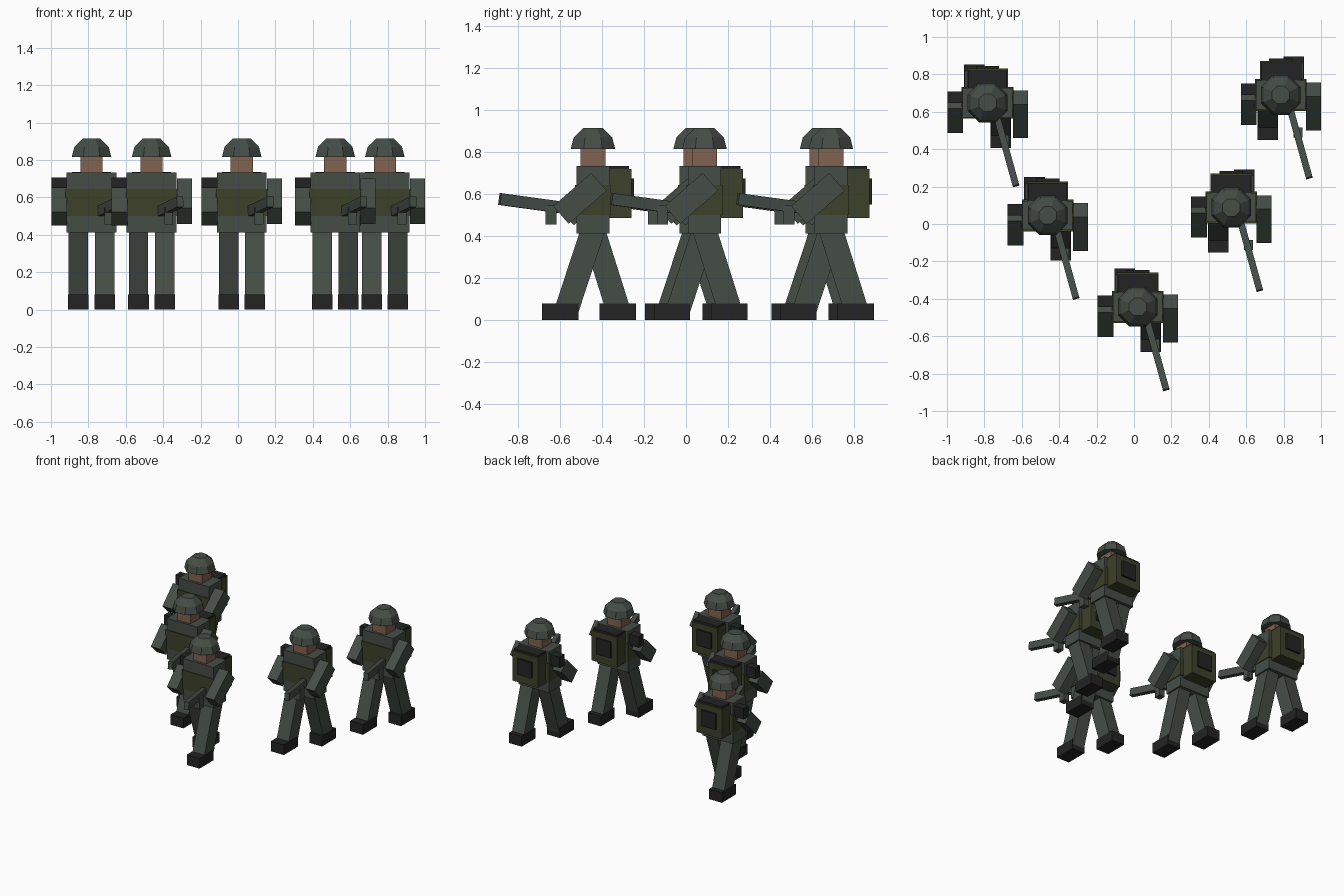
import bpy, bmesh, math
from mathutils import Matrix, Vector

cube = bpy.data.objects.get("Cube")
if cube:
    bpy.data.objects.remove(cube, do_unlink=True)


def material(name, rgb):
    m = bpy.data.materials.new(name)
    m.use_nodes = True
    m.diffuse_color = (*rgb, 1)
    bsdf = next(n for n in m.node_tree.nodes if n.type == 'BSDF_PRINCIPLED')
    bsdf.inputs["Base Color"].default_value = (*rgb, 1)
    bsdf.inputs["Roughness"].default_value = 0.9
    return m


UNIFORM = material("grey green cloth", (0.060, 0.074, 0.062))
OLIVE = material("olive canvas", (0.048, 0.052, 0.023))
SKIN = material("skin", (0.225, 0.122, 0.078))
DARK = material("dark leather", (0.017, 0.017, 0.017))


def finish(name, bm, mat, origin):
    mesh = bpy.data.meshes.new(name)
    bmesh.ops.recalc_face_normals(bm, faces=bm.faces)
    bm.to_mesh(mesh)
    bm.free()
    mesh.materials.append(mat)
    ob = bpy.data.objects.new(name, mesh)
    ob.location = origin
    bpy.context.collection.objects.link(ob)
    return ob


def box(name, mat, origin, centre, size, pitch=0, yaw=0):
    """Box of a given size; positive pitch raises its front end."""
    bm = bmesh.new()
    bmesh.ops.create_cube(bm, size=1)
    turn = Matrix.Rotation(math.radians(yaw), 4, 'Z') @ Matrix.Rotation(math.radians(-pitch), 4, 'X')
    bm.transform(Matrix.Translation(centre) @ turn @ Matrix.Diagonal((*size, 1)))
    return finish(name, bm, mat, origin)


def helmet(origin):
    """Eight-sided dome made of stacked rings."""
    bm = bmesh.new()
    rings = []
    for flat, z in ((0.106, 0.815), (0.092, 0.87), (0.047, 0.915)):
        r = flat / math.cos(math.pi / 8)
        rings.append([bm.verts.new((r * math.cos((i + 0.5) * math.pi / 4),
                                    r * math.sin((i + 0.5) * math.pi / 4), z)) for i in range(8)])
    for low, high in zip(rings, rings[1:]):
        for i in range(8):
            j = (i + 1) % 8
            bm.faces.new((low[i], low[j], high[j], high[i]))
    bm.faces.new(rings[0])
    bm.faces.new(rings[-1])
    return finish("helmet", bm, UNIFORM, origin)


def soldier(x, y, lead):
    """lead is the side (+1 or -1 in x) of the forward leg."""
    o = Vector((x, y, 0))

    # Body and head
    box("torso", UNIFORM, o, (0, 0, 0.573), (0.266, 0.156, 0.32))
    box("vest", OLIVE, o, (0, 0, 0.572), (0.276, 0.17, 0.144))
    box("head", SKIN, o, (0, 0, 0.775), (0.118, 0.118, 0.1))
    helmet(o)

    # Backpack
    box("backpack", OLIVE, o, (0, 0.13, 0.603), (0.22, 0.105, 0.235))
    box("backpack_lid", DARK, o, (0, 0.125, 0.725), (0.21, 0.095, 0.02))
    box("backpack_pocket", DARK, o, (0, 0.188, 0.613), (0.125, 0.016, 0.125))

    # Striding legs with boots
    for name, side, boot_y, foot_y in (("front", lead, -0.155, -0.125),
                                       ("rear", -lead, 0.118, 0.12)):
        hip, foot = Vector((0, 0, 0.43)), Vector((0, foot_y, 0.05))
        slope = math.degrees(math.atan2(foot_y, hip.z - foot.z))
        mid = (hip + foot) / 2
        box(name + "_leg", UNIFORM, o, (side * 0.07, mid.y, mid.z),
            (0.104, 0.114, (hip - foot).length), pitch=-slope)
        box(name + "_boot", DARK, o, (side * 0.07, boot_y, 0.04), (0.11, 0.173, 0.08))

    # Arms reaching forward and down
    box("left_arm", UNIFORM, o, (0.175, -0.062, 0.58), (0.08, 0.24, 0.112), pitch=-41)
    box("right_arm", UNIFORM, o, (-0.172, -0.06, 0.552), (0.084, 0.185, 0.1), pitch=-45)
    box("right_shoulder_pad", DARK, o, (-0.172, 0.03, 0.665), (0.084, 0.06, 0.085))

    # Rifle held across the body, with a magazine beneath
    box("rifle", UNIFORM, o, (0.102, -0.262, 0.552), (0.036, 0.38, 0.056), pitch=7.5, yaw=15.5)
    box("rifle_magazine", UNIFORM, o, (0.092, -0.2, 0.5), (0.046, 0.054, 0.09))


# Wedge formation
for x, y, lead in ((0.02, -0.443, 1), (-0.783, 0.648, 1), (-0.462, 0.046, 1),
                   (0.52, 0.088, -1), (0.785, 0.69, -1)):
    soldier(x, y, lead)
